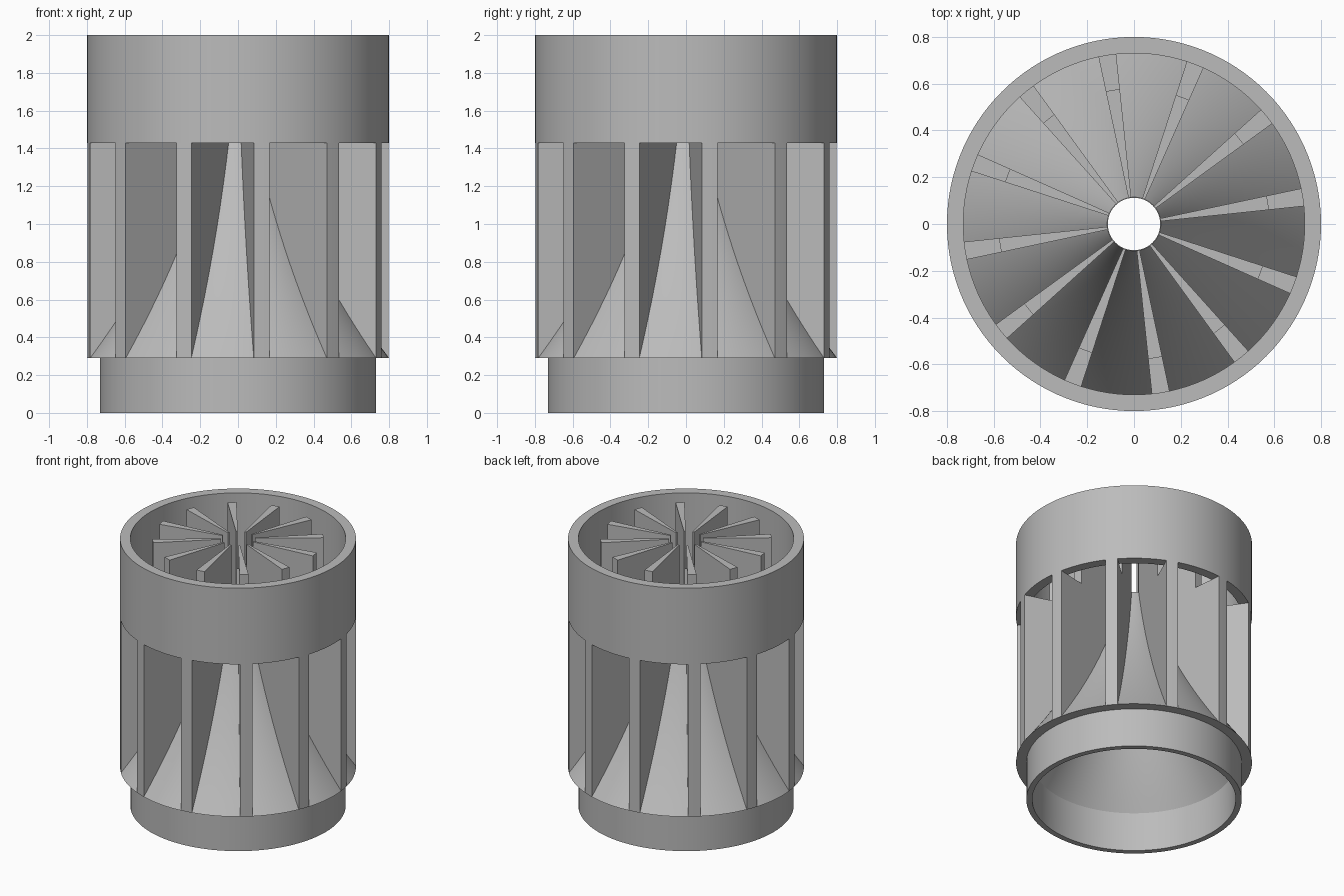
import bpy
import bmesh
from math import sin, cos, radians

cube = bpy.data.objects.get("Cube")
if cube:
    bpy.data.objects.remove(cube, do_unlink=True)

grey = bpy.data.materials.new("plain_grey")
grey.use_nodes = True
grey.diffuse_color = (0.5, 0.5, 0.5, 1)
grey.node_tree.nodes["Principled BSDF"].inputs["Base Color"].default_value = (0.5, 0.5, 0.5, 1)

OUTER, INNER, HOLE = 0.8, 0.73, 0.115
BASE_Z, RING_Z, TOP_Z, TIP_Z = 0.29, 1.43, 2.0, 1.56
FIN_STEP = 0.58
STEPS = 16


def sweep(name, profile, spans, closed=False):
    """Turn a closed (r, z) outline around z through each list of angles."""
    bm = bmesh.new()
    for angles in spans:
        rings = [[bm.verts.new((r * cos(radians(a)), r * sin(radians(a)), z))
                  for r, z in profile] for a in angles]
        pairs = list(zip(rings, rings[1:]))
        if closed:
            pairs.append((rings[-1], rings[0]))
        else:
            bm.faces.new(rings[0])
            bm.faces.new(rings[-1])
        for a, b in pairs:
            for i in range(len(profile)):
                j = (i + 1) % len(profile)
                bm.faces.new((a[i], a[j], b[j], b[i]))
    bmesh.ops.recalc_face_normals(bm, faces=bm.faces)
    mesh = bpy.data.meshes.new(name)
    bm.to_mesh(mesh)
    bm.free()
    mesh.materials.append(grey)
    obj = bpy.data.objects.new(name, mesh)
    bpy.context.collection.objects.link(obj)
    bpy.ops.object.select_all(action="DESELECT")
    obj.select_set(True)
    bpy.context.view_layer.objects.active = obj
    bpy.ops.object.shade_smooth_by_angle(angle=radians(30))
    return obj


# Flared funnel curve, from the wide foot up to the narrow tip
ts = [i / STEPS for i in range(STEPS + 1)]
flare = [(OUTER - 0.95 * t + 0.265 * t * t, BASE_Z + (TIP_Z - BASE_Z) * t) for t in ts]
lining = [(r - 0.11 * (1 - t) - 0.003, z) for (r, z), t in zip(flare, ts)]

full_turn = [range(0, 360, 3)]

# Hollow collar and funnel in one shell
sweep("collar_and_funnel",
      [(0.69, 0), (INNER, 0), (INNER, BASE_Z)] + flare + lining[::-1],
      full_turn, closed=True)

# Upper ring
sweep("upper_ring",
      [(INNER, RING_Z), (OUTER, RING_Z), (OUTER, TOP_Z), (INNER, TOP_Z)],
      full_turn, closed=True)

# Twelve wedge fins resting on the funnel, stepped below the ring
sweep("fins",
      flare + [(HOLE, TOP_Z), (FIN_STEP, TOP_Z), (FIN_STEP, RING_Z), (OUTER, RING_Z)],
      [(a + 6, a + 9, a + 12) for a in range(0, 360, 30)])
